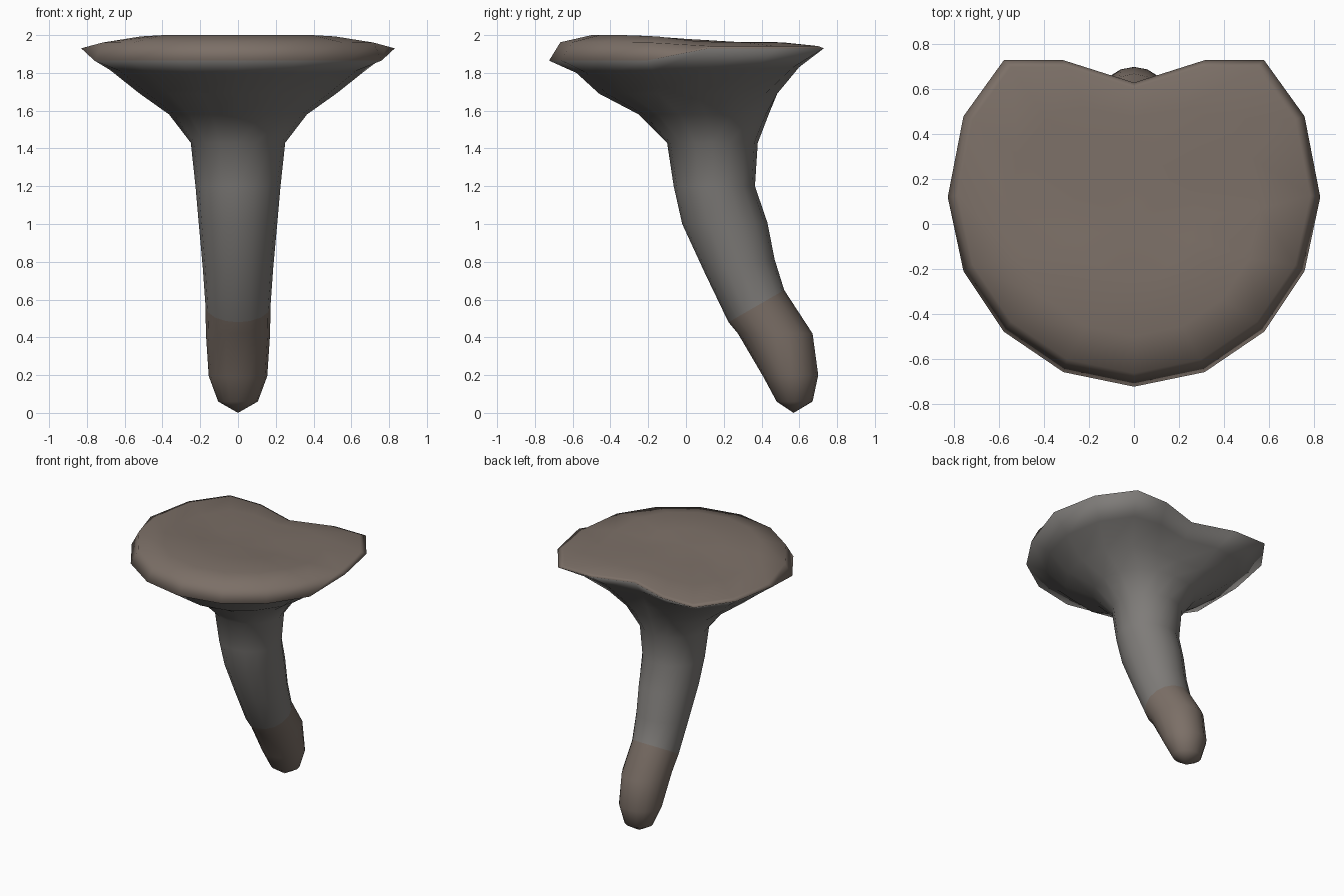
import bpy, bmesh, math

if "Cube" in bpy.data.objects:
    bpy.data.objects.remove(bpy.data.objects["Cube"])

N = 16


def lerp(a, b, t):
    return a + (b - a) * t


# Cap outline: right half from front centre to the notch at the back
HALF = [(0, -.725), (.315, -.66), (.58, -.48), (.76, -.21), (.83, .12),
        (.76, .48), (.58, .73), (.315, .73), (0, .63)]
outline = HALF + [(-x, y) for x, y in HALF[-2:0:-1]]
CAP = [(x / .83, (y + .725) / 1.455) for x, y in outline]
ROUND = [(math.sin(k * math.tau / N), (1 - math.cos(k * math.tau / N)) / 2)
         for k in range(N)]

# Sections: front y, front z, back y, back z, half width, cap-outline blend, step in height
SECTIONS = [
    (.48, .06, .67, .06, .105, 0, 0),
    (.41, .19, .70, .20, .155, 0, 0),
    (.275, .42, .67, .42, .17, 0, 0),
    (.225, .48, .52, .65, .172, 0, 0),
    (.10, .74, .47, .81, .187, 0, 0),
    (-.02, 1.0, .43, 1.01, .208, 0, 0),
    (-.065, 1.2, .365, 1.2, .225, 0, 0),
    (-.10, 1.43, .38, 1.43, .25, 0, 0),
    (-.25, 1.58, .445, 1.58, .365, .15, 0),
    (-.46, 1.69, .505, 1.69, .52, .4, 0),
    (-.58, 1.80, .61, 1.83, .68, .75, 0),
    (-.725, 1.865, .73, 1.93, .83, 1, 1),      # rim
    (-.665, 1.962, .70, 1.942, .785, 1, 1),    # top edge
    (-.50, 2.0, .52, 1.962, .56, .7, 1),
    (-.24, 1.996, .28, 1.964, .28, .4, 1),
]

bm = bmesh.new()
rings = []
for fy, fz, by, bz, hw, blend, step in SECTIONS:
    ring = []
    for (cx, cf), (rx, rf) in zip(CAP, ROUND):
        f = lerp(rf, cf, blend)
        y = lerp(fy, by, f)
        t = min(1, max(0, (y + .21) / .31)) if step else f
        ring.append(bm.verts.new((hw * lerp(rx, cx, blend), y, lerp(fz, bz, t))))
    rings.append(ring)

# Skin between sections: brown foot, grey stem, brown cap
for i, (a, b) in enumerate(zip(rings, rings[1:])):
    for k in range(N):
        j = (k + 1) % N
        face = bm.faces.new((a[k], a[j], b[j], b[k]))
        face.material_index = 0 if i < 3 or i >= 11 else 1

# Pointed foot and top centre
tip = bm.verts.new((0, .57, 0))
top = bm.verts.new((0, 0, 1.98))
for k in range(N):
    j = (k + 1) % N
    bm.faces.new((rings[0][j], rings[0][k], tip))
    bm.faces.new((rings[-1][k], rings[-1][j], top))

bmesh.ops.recalc_face_normals(bm, faces=bm.faces)
for face in bm.faces:
    face.smooth = True
mesh = bpy.data.meshes.new("mushroom")
bm.to_mesh(mesh)
bm.free()

for name, color in (("brown", (.20, .16, .135, 1)), ("grey", (.21, .20, .19, 1))):
    mat = bpy.data.materials.new(name)
    mat.diffuse_color = color
    mat.use_nodes = True
    mat.node_tree.nodes["Principled BSDF"].inputs["Base Color"].default_value = mat.diffuse_color
    mesh.materials.append(mat)
bpy.context.collection.objects.link(bpy.data.objects.new("mushroom", mesh))
